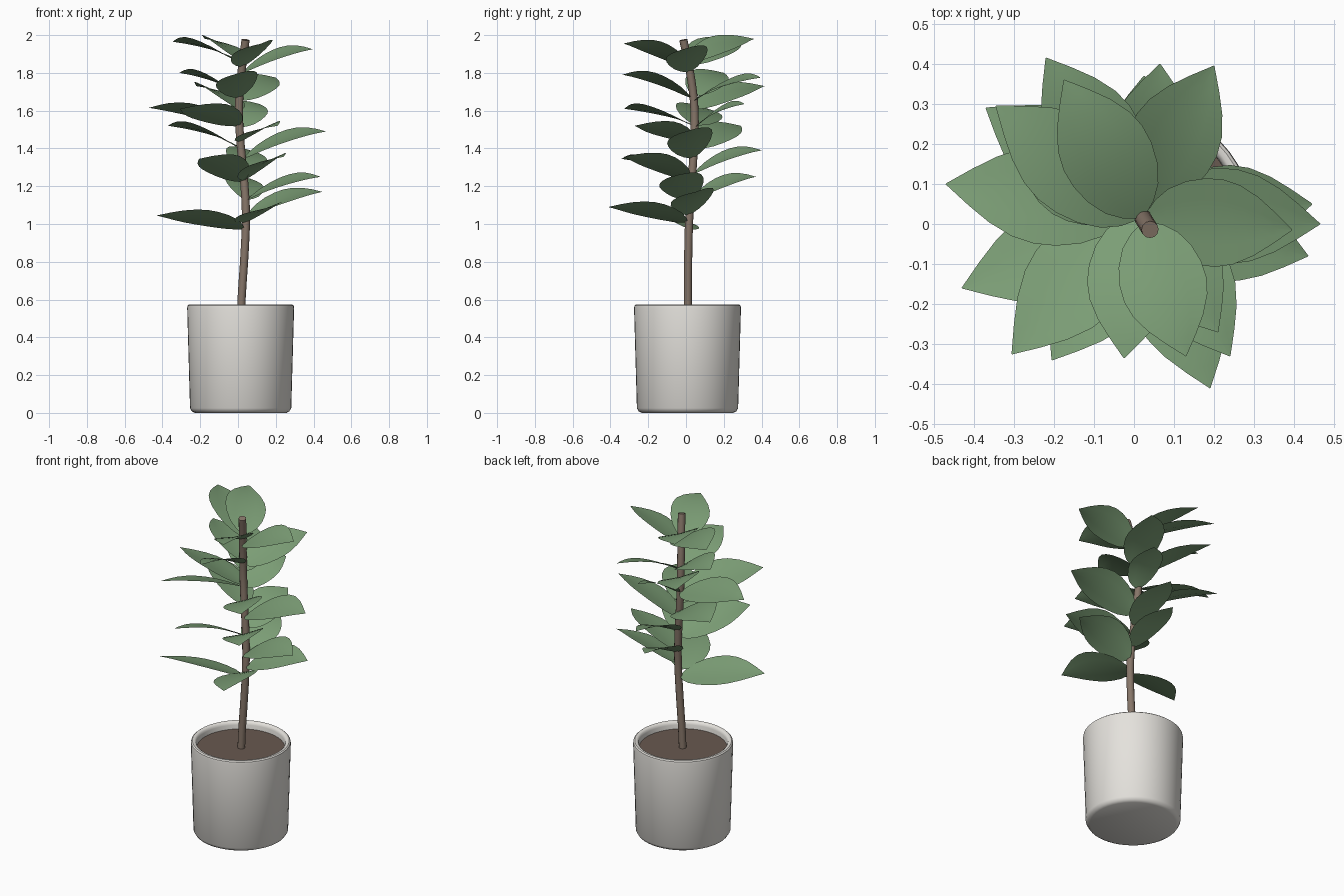
import bpy, bmesh, math
from mathutils import Vector

if "Cube" in bpy.data.objects:
    bpy.data.objects.remove(bpy.data.objects["Cube"])


def material(name, rgb):
    m = bpy.data.materials.new(name)
    m.diffuse_color = (*rgb, 1)
    m.use_nodes = True
    m.node_tree.nodes["Principled BSDF"].inputs["Base Color"].default_value = m.diffuse_color
    return m


GREEN = material("leaf_green", (0.20, 0.34, 0.18))
BARK = material("bark", (0.24, 0.18, 0.14))
EARTH = material("earth", (0.14, 0.10, 0.08))
GLAZE = material("glaze", (0.78, 0.76, 0.72))


def finish(name, bm, mat, angle=40):
    me = bpy.data.meshes.new(name)
    bm.to_mesh(me)
    bm.free()
    me.materials.append(mat)
    ob = bpy.data.objects.new(name, me)
    bpy.context.collection.objects.link(ob)
    bpy.ops.object.select_all(action='DESELECT')
    bpy.context.view_layer.objects.active = ob
    ob.select_set(True)
    bpy.ops.object.shade_smooth_by_angle(angle=math.radians(angle))
    return ob


def lathe(name, profile, mat, segs=48):
    bm = bmesh.new()
    vs = [bm.verts.new((r, 0, z)) for r, z in profile]
    es = [bm.edges.new(p) for p in zip(vs, vs[1:])]
    bmesh.ops.spin(bm, geom=vs + es, cent=(0, 0, 0), axis=(0, 0, 1),
                   angle=2 * math.pi, steps=segs)
    bmesh.ops.remove_doubles(bm, verts=bm.verts, dist=1e-4)
    bmesh.ops.recalc_face_normals(bm, faces=bm.faces)
    ob = finish(name, bm, mat)
    ob.location = (0.014, 0.008, 0)
    return ob


# Pot with a hollow rim, and the soil inside it
lathe("pot", [(0, 0), (0.243, 0), (0.258, 0.008), (0.268, 0.025), (0.283, 0.555),
              (0.281, 0.568), (0.274, 0.574), (0.262, 0.574), (0.254, 0.568),
              (0.25, 0.555), (0.246, 0.48), (0, 0.48)], GLAZE)
lathe("soil", [(0, 0.48), (0.246, 0.48), (0.249, 0.53), (0, 0.53)], EARTH)

# Gently bending stem
STEM = [Vector(p) for p in ((0.015, 0.01, 0.50), (0.02, 0.01, 0.62), (0.035, 0.012, 0.85),
                            (0.042, 0.018, 1.05), (0.033, 0.03, 1.22), (0.014, 0.042, 1.42),
                            (0.005, 0.045, 1.60), (0.015, 0.027, 1.77), (0.04, -0.014, 1.975))]
cu = bpy.data.curves.new("stem", 'CURVE')
cu.dimensions = '3D'
sp = cu.splines.new('BEZIER')
sp.bezier_points.add(len(STEM) - 1)
for bp, p in zip(sp.bezier_points, STEM):
    bp.co = p
    bp.handle_left_type = bp.handle_right_type = 'AUTO'
sp.resolution_u = 3
cu.bevel_depth = 0.0215
cu.bevel_resolution = 4
cu.use_fill_caps = True
cu.materials.append(BARK)
bpy.context.collection.objects.link(bpy.data.objects.new("stem", cu))


def stem_at(z):
    for a, b in zip(STEM, STEM[1:]):
        if z <= b.z:
            return a.lerp(b, (z - a.z) / (b.z - a.z))
    return STEM[-1]


# Leaf outline: (distance along, half width)
OUTLINE = [(0, 0.012), (0.05, 0.045), (0.13, 0.076), (0.25, 0.1), (0.38, 0.112), (0.5, 0.113),
           (0.62, 0.102), (0.75, 0.076), (0.87, 0.042), (1, 0.001)]
ROLL = 0.3


def leaf(name, x, y, z, rise=0.12):
    """Arched leaf from the stem to a tip, its left edge rolled up."""
    tip = Vector((x, y, z))
    base = stem_at(z - rise)
    d = Vector((x - base.x, y - base.y, 0)).normalized()
    start = base + d * 0.012
    side = Vector((-d.y, d.x, 0))
    scale = min(1.08, 0.55 + 1.15 * (tip - start).xy.length)
    bm = bmesh.new()
    rows = []
    for t, w in OUTLINE:
        c = start.lerp(tip, t)
        c.z = start.z + rise * (1 - (1 - t) ** 2)
        row = []
        for s in (-1, -0.5, 0, 0.5, 1):
            v = s * w * scale
            row.append(bm.verts.new(c + side * v + Vector((0, 0, ROLL * v + 0.08 * abs(v)))))
        rows.append(row)
    for a, b in zip(rows, rows[1:]):
        for i in range(4):
            bm.faces.new((a[i + 1], a[i], b[i], b[i + 1]))
    bmesh.ops.recalc_face_normals(bm, faces=bm.faces)
    if sum(f.normal.z for f in bm.faces) < 0:
        bmesh.ops.reverse_faces(bm, faces=bm.faces)
    finish(name, bm, GREEN, 60)


# Leaf tips from the bottom of the plant to the top
TIPS = [(-0.43, -0.16, 1.045, 0.07), (0.19, -0.41, 1.09, 0.08), (0.445, 0.05, 1.17),
        (0.435, -0.08, 1.25), (0.025, 0.37, 1.25), (-0.205, -0.34, 1.345),
        (0.24, -0.33, 1.355), (0.065, 0.40, 1.39), (0.465, 0.0, 1.49, 0.14),
        (0.21, -0.27, 1.52, 0.08), (-0.37, 0.29, 1.52), (-0.47, 0.10, 1.615, 0.09),
        (-0.305, -0.325, 1.61, 0.09), (0.115, 0.31, 1.635), (-0.22, 0.415, 1.73),
        (0.20, 0.395, 1.775), (-0.025, -0.335, 1.79), (-0.31, 0.20, 1.80),
        (0.395, -0.015, 1.925), (0.13, -0.33, 1.955), (-0.345, 0.295, 1.965),
        (-0.175, 0.36, 1.98)]
for n, t in enumerate(TIPS, 1):
    leaf(f"leaf_{n:02d}", *t)
